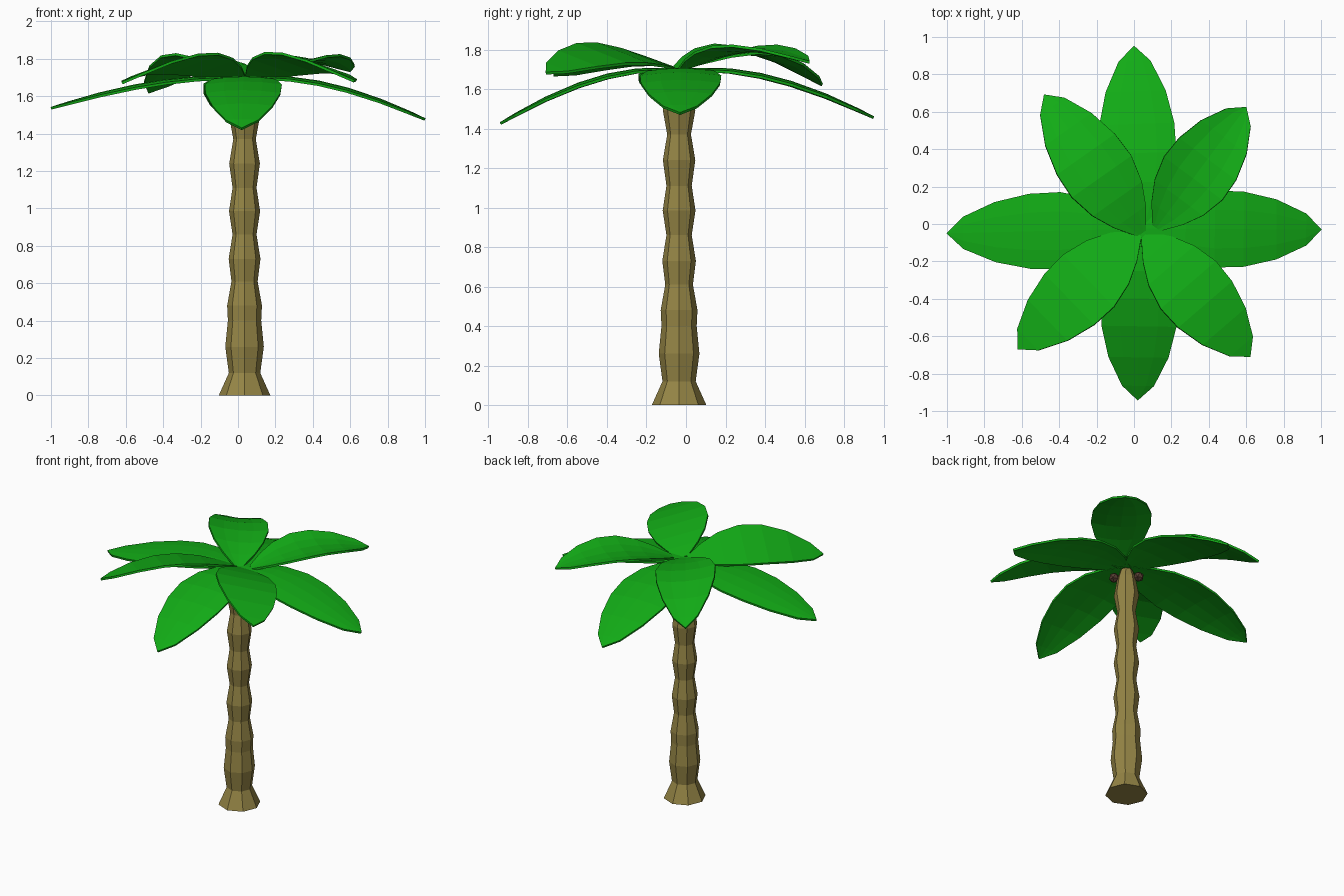
import bpy, bmesh, math
from mathutils import Vector

if "Cube" in bpy.data.objects:
    bpy.data.objects.remove(bpy.data.objects["Cube"])

CX, CY = 0.035, -0.035


def material(name, rgb):
    m = bpy.data.materials.new(name)
    m.diffuse_color = (*rgb, 1)
    m.use_nodes = True
    m.node_tree.nodes["Principled BSDF"].inputs["Base Color"].default_value = m.diffuse_color
    return m


BARK = material("bark", (0.30, 0.235, 0.06))
GREEN = material("leaf_green", (0.006, 0.41, 0.008))
BROWN = material("nut_brown", (0.09, 0.045, 0.03))


def finish(bm, name, mat):
    bmesh.ops.recalc_face_normals(bm, faces=bm.faces)
    me = bpy.data.meshes.new(name)
    bm.to_mesh(me)
    bm.free()
    me.materials.append(mat)
    ob = bpy.data.objects.new(name, me)
    bpy.context.collection.objects.link(ob)
    return ob


# Trunk: ringed octagonal profile (height, radius)
PROFILE = [(0, .138), (.12, .084), (.26, .103), (.40, .089), (.48, .093), (.61, .07),
           (.73, .085), (.86, .064), (.985, .083), (1.11, .064), (1.24, .082),
           (1.37, .06), (1.49, .082), (1.62, .06), (1.68, .04)]
bm = bmesh.new()
rings = []
for z, r in PROFILE:
    rings.append([bm.verts.new((CX + r * math.cos(i * math.pi / 4),
                                CY + r * math.sin(i * math.pi / 4), z)) for i in range(8)])
for a, b in zip(rings, rings[1:]):
    for i in range(8):
        j = (i + 1) % 8
        bm.faces.new((a[i], a[j], b[j], b[i]))
bm.faces.new(rings[0][::-1])
bm.faces.new(rings[-1])
finish(bm, "trunk", BARK)

# Leaf outline: (fraction of length, half width)
OUTLINE = [(0, .03), (.12, .11), (.25, .17), (.41, .205), (.57, .2), (.75, .16), (.915, .085)]


def leaf(name, base, tip, height, width=1.0, roll=0.0, cup=0.0):
    """Curved pointed blade; height(t) gives the midrib z."""
    b, e = Vector(base), Vector(tip)
    side = Vector((-(e - b).y, (e - b).x)).normalized()
    bm = bmesh.new()
    rows = []
    for t, w in OUTLINE:
        row = []
        for k in (-1, -.5, 0, .5, 1):
            p = b.lerp(e, t) + side * (k * w * width)
            f = w / .2
            row.append(bm.verts.new((p.x, p.y, height(t) + f * (roll * k + cup * k * k))))
        rows.append(row)
    for r0, r1 in zip(rows, rows[1:]):
        for i in range(4):
            bm.faces.new((r0[i], r0[i + 1], r1[i + 1], r1[i]))
    end = bm.verts.new((e.x, e.y, height(1)))
    for i in range(4):
        bm.faces.new((rows[-1][i], rows[-1][i + 1], end))
    ob = finish(bm, name, GREEN)
    s = ob.modifiers.new("thickness", 'SOLIDIFY')
    s.thickness = 0.014
    s.offset = 0


def droop(z):
    return lambda t: 1.70 - (1.70 - z) * (max(0, t - .2) / .8) ** 1.7


def arch(z, rise):
    return lambda t: 1.70 + (z - 1.70) * t + rise * math.sin(math.pi * t)


# Four lower drooping leaves
for name, tip, z in [("right", (1, -.03), 1.475), ("left", (-1, -.05), 1.535),
                     ("back", (0, .95), 1.455), ("front", (.02, -.94), 1.425)]:
    base = (CX, -.02) if abs(tip[0]) < .5 else (CX, -.025)
    leaf("lower_leaf_" + name, base, tip, droop(z), cup=-.015)

# Four upper arching leaves
leaf("upper_leaf_back_right", (.12, -.02), (.6, .625), arch(1.735, .075), .95, 0, .025)
leaf("upper_leaf_back_left", (.04, -.05), (-.48, .69), arch(1.62, .12), .95, .02, .02)
leaf("upper_leaf_front_right", (.06, -.06), (.62, -.71), arch(1.68, .09), .95, -.05, 0)
leaf("upper_leaf_front_left", (.02, -.05), (-.62, -.67), arch(1.67, .09), .95, .05, 0)

# Small nuts beneath the crown
for i, a in enumerate((-45, 135)):
    bm = bmesh.new()
    bmesh.ops.create_icosphere(bm, subdivisions=1, radius=0.036)
    r = math.radians(a)
    bmesh.ops.translate(bm, verts=bm.verts,
                        vec=(CX + .08 * math.cos(r), CY + .08 * math.sin(r), 1.63))
    finish(bm, f"nut_{i + 1}", BROWN)
